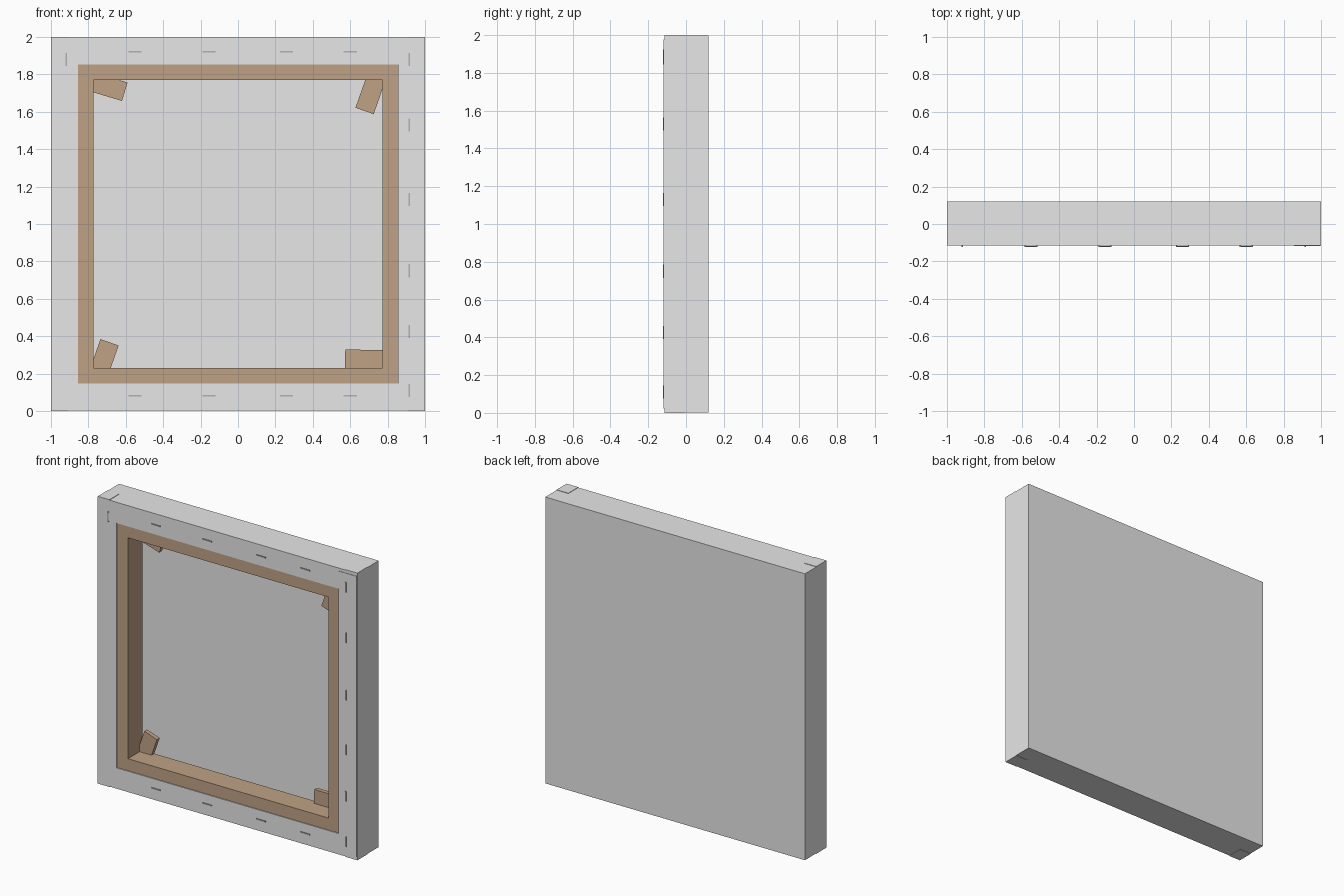
import bpy, bmesh, math
from mathutils import Matrix, Vector

if "Cube" in bpy.data.objects:
    bpy.data.objects.remove(bpy.data.objects["Cube"])


def material(name, rgb):
    m = bpy.data.materials.new(name)
    m.diffuse_color = (*rgb, 1)
    m.use_nodes = True
    m.node_tree.nodes["Principled BSDF"].inputs["Base Color"].default_value = m.diffuse_color
    return m


CANVAS = material("canvas_grey", (0.8, 0.8, 0.8))
WOOD = material("stretcher_wood", (0.53, 0.36, 0.235))
METAL = material("staple_metal", (0.45, 0.45, 0.45))


def finish(name, bm, mat):
    bmesh.ops.recalc_face_normals(bm, faces=bm.faces[:])
    me = bpy.data.meshes.new(name)
    bm.to_mesh(me)
    bm.free()
    me.materials.append(mat)
    ob = bpy.data.objects.new(name, me)
    bpy.context.collection.objects.link(ob)
    return ob


def box(name, centre, size, mat, angle=0.0):
    bm = bmesh.new()
    bmesh.ops.create_cube(bm, size=1)
    bm.transform(Matrix.Translation(centre) @ Matrix.Rotation(angle, 4, 'Y')
                 @ Matrix.Diagonal((*size, 1)))
    return finish(name, bm, mat)


# Corner signs of the square, in order round the frame
SIGNS = [(-1, -1), (1, -1), (1, 1), (-1, 1)]


def corner(i, inset, y):
    sx, sz = SIGNS[i % 4]
    return Vector((sx * (1 - inset), y, 1 + sz * (0.997 - inset)))


# Canvas: thin sheet over the back, round the sides and folded on to the front
T = 0.006
profile = [(0.225, 0.12 - T), (T, 0.12 - T), (T, -0.115 + T), (0.145, -0.115 + T),
           (0.145, -0.115), (0, -0.115), (0, 0.12)]
bm = bmesh.new()
loops = [[bm.verts.new(corner(i, d, y)) for i in range(4)] for d, y in profile]
for a, b in zip(loops, loops[1:]):
    for i in range(4):
        j = (i + 1) % 4
        bm.faces.new((a[i], a[j], b[j], b[i]))
bm.faces.new(loops[0])
bm.faces.new(loops[-1])
finish("canvas_sheet", bm, CANVAS)

# Overlapping flap on the right of the frame, and corner folds
box("side_flap", (0.926, -0.1165, 1.0), (0.14, 0.004, 1.955), CANVAS)
for s in (-1, 1):
    for z in (0.0015, 1.9985):
        box("corner_fold", (s * 0.955, -0.06, z), (0.09, 0.11, 0.003), CANVAS)

# Mitred stretcher bars, sloped away from the canvas at the back
bar_profile = [(0.008, -0.108), (0.228, -0.108), (0.228, 0.05), (0.008, 0.112)]
for i, part in enumerate(("bottom", "right", "top", "left")):
    bm = bmesh.new()
    a = [bm.verts.new(corner(i, d, y)) for d, y in bar_profile]
    b = [bm.verts.new(corner(i + 1, d, y)) for d, y in bar_profile]
    for k in range(4):
        m = (k + 1) % 4
        bm.faces.new((a[k], a[m], b[m], b[k]))
    bm.faces.new(a)
    bm.faces.new(b)
    finish(part + "_bar", bm, WOOD)

# Corner wedges: middle of the free end and direction into the corner
for x, z, dx, dz in ((-0.605, 1.707, -0.96, 0.29), (0.677, 1.605, 0.33, 0.94),
                     (-0.687, 0.367, -0.33, -0.94), (0.573, 0.277, 1.0, -0.01)):
    box("corner_wedge", (x + dx * 0.125, 0.035, z + dz * 0.125),
        (0.25, 0.03, 0.103), WOOD, math.atan2(-dz, dx))


# Staples: a bridge wire with two short legs
def staple(x, z, angle):
    box("staple", (x, -0.1195, z), (0.07, 0.005, 0.008), METAL, angle)
    c, s = math.cos(angle), -math.sin(angle)
    for k in (-0.032, 0.032):
        box("staple_leg", (x + k * c, -0.114, z + k * s),
            (0.006, 0.008, 0.008), METAL, angle)


for x in (-0.55, -0.155, 0.26, 0.6):
    staple(x, 1.92, 0.0)
    staple(x, 0.082, 0.0)
for z in (1.88, 1.53, 1.13, 0.75, 0.425, 0.11):
    staple(0.915, z, math.pi / 2)
staple(-0.918, 1.88, math.pi / 2)
